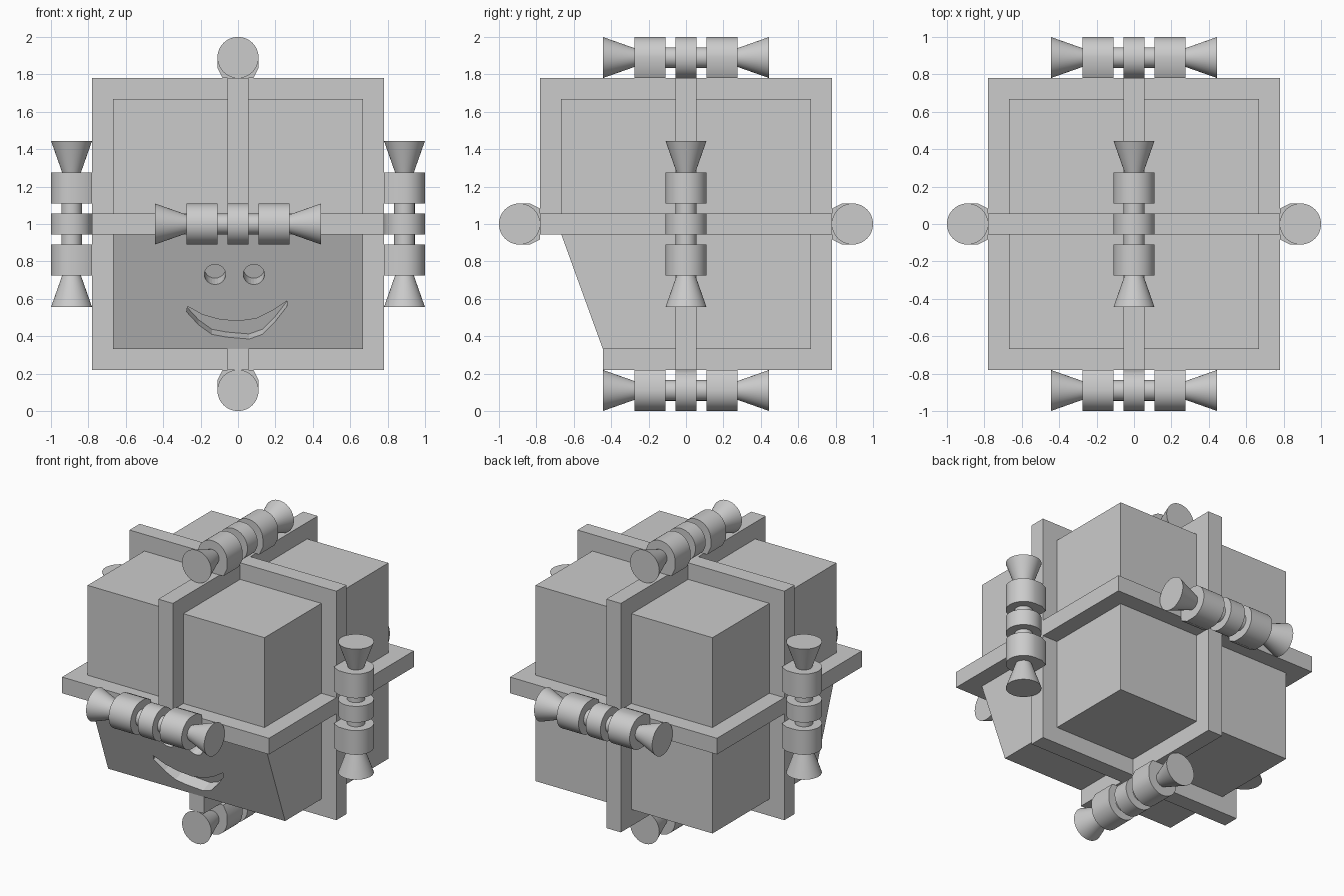
import bpy, bmesh, math
from mathutils import Vector, Matrix

cube = bpy.data.objects.get("Cube")
if cube:
    bpy.data.objects.remove(cube, do_unlink=True)

grey = bpy.data.materials.new("plain_grey")
grey.use_nodes = True
grey.diffuse_color = (0.6, 0.6, 0.6, 1)
grey.node_tree.nodes["Principled BSDF"].inputs["Base Color"].default_value = (0.6, 0.6, 0.6, 1)

X, Y, Z = Vector((1, 0, 0)), Vector((0, 1, 0)), Vector((0, 0, 1))
CENTRE = Vector((0, 0, 1))
BODY, PLATE, THICK = 0.667, 0.78, 0.055
R, CORE, OFFSET = 0.11, 0.055, 0.89


def frame(a, b, c, origin):
    """Matrix whose local axes are a, b and c."""
    m = Matrix((a, b, c)).transposed().to_4x4()
    m.translation = origin
    return m


def add_prism(bm, points, low, high, m):
    """Extrude a 2D outline between two depths of a local frame."""
    ends = [[bm.verts.new(m @ Vector((a, b, d))) for a, b in points] for d in (low, high)]
    bm.faces.new(ends[0])
    bm.faces.new(ends[1])
    for i in range(len(points)):
        j = (i + 1) % len(points)
        bm.faces.new((ends[0][i], ends[0][j], ends[1][j], ends[1][i]))


def add_lathe(bm, profile, m, sides=48):
    """Revolve (position, radius) pairs around local x."""
    rings = []
    for x, r in profile:
        angles = [math.tau * i / sides for i in range(sides)]
        rings.append([bm.verts.new(m @ Vector((x, r * math.cos(t), r * math.sin(t)))) for t in angles])
    for p, q in zip(rings, rings[1:]):
        for i in range(sides):
            j = (i + 1) % sides
            bm.faces.new((p[i], p[j], q[j], q[i]))
    bm.faces.new(rings[0])
    bm.faces.new(rings[-1])


def finish(name, bm, smooth=False):
    bmesh.ops.recalc_face_normals(bm, faces=bm.faces)
    mesh = bpy.data.meshes.new(name)
    bm.to_mesh(mesh)
    bm.free()
    obj = bpy.data.objects.new(name, mesh)
    bpy.context.collection.objects.link(obj)
    mesh.materials.append(grey)
    bpy.ops.object.select_all(action='DESELECT')
    obj.select_set(True)
    bpy.context.view_layer.objects.active = obj
    if smooth:
        bpy.ops.object.shade_smooth_by_angle(angle=math.radians(30))
    return obj


def prism(name, points, low, high, m):
    bm = bmesh.new()
    add_prism(bm, points, low, high, m)
    return finish(name, bm)


# Body with a sloping lower front
side = frame(Y, Z, X, Vector((0, 0, 0)))
top, bottom, ledge, toe = 1 + BODY, 1 - BODY, 1 - THICK, -0.445
body = prism("body", [(-BODY, top), (BODY, top), (BODY, bottom), (toe, bottom),
                      (-BODY, ledge)], -BODY, BODY, side)

# Face recesses cut square to the slope
foot = Vector((0, toe, bottom))
up = (Vector((0, -BODY, ledge)) - foot).normalized()
slope = frame(X, up, X.cross(up), foot)


def on_slope(x, z):
    return x, (z - bottom) / up.z


mouth = [(-.27, .56), (-.19, .515), (-.10, .49), (0, .48), (.10, .495), (.19, .54), (.262, .588),
         (.262, .56), (.20, .48), (.13, .41), (.06, .385), (-.06, .395), (-.14, .41),
         (-.21, .46), (-.275, .53)]
cutters = [prism("mouth_cutter", [on_slope(x, z) for x, z in mouth], -0.08, 0.08, slope)]
for name, x in (("right_eye_cutter", -0.123), ("left_eye_cutter", 0.085)):
    cx, cy = on_slope(x, 0.73)
    ring = [(cx + 0.057 * math.cos(math.tau * i / 24), cy + 0.057 * math.sin(math.tau * i / 24))
            for i in range(24)]
    cutters.append(prism(name, ring, -0.1, 0.1, slope))
for cutter in cutters:
    cutter.hide_render = True
    bpy.context.view_layer.objects.active = body
    mod = body.modifiers.new("recess", 'BOOLEAN')
    mod.operation, mod.solver, mod.object = 'DIFFERENCE', 'EXACT', cutter
    bpy.ops.object.modifier_apply(modifier=mod.name)
    bpy.data.objects.remove(cutter, do_unlink=True)

# Three crossing plates, the middle one cut back under the ledge
square = [(-PLATE, -PLATE), (PLATE, -PLATE), (PLATE, PLATE), (-PLATE, PLATE)]
prism("level_plate", square, -THICK, THICK, frame(X, Y, Z, CENTRE))
prism("cross_plate", square, -THICK, THICK, frame(X, Z, -Y, CENTRE))
prism("middle_plate", [(-PLATE, 1 + PLATE), (PLATE, 1 + PLATE), (PLATE, 1 - PLATE),
                       (toe, 1 - PLATE), (toe, bottom), (-0.2, 0.4), (-0.2, ledge),
                       (-PLATE, ledge)], -THICK, THICK, side)

# Turned spindles on all six sides, each with two mounting blocks
half = [(0.445, R), (0.275, 0.05), (0.275, R), (0.11, R), (0.11, CORE), (0.055, CORE), (0.055, R)]
spindle = half + [(-x, r) for x, r in reversed(half)]
block = [(-R, 0), (-R, -0.055), (-0.082, -R), (0.082, -R), (R, -0.055), (R, 0)]
for name, out, axis in (("front", -Y, X), ("back", Y, X), ("left", X, Z),
                        ("right", -X, Z), ("top", Z, Y), ("bottom", -Z, Y)):
    lateral = out.cross(axis)
    origin = CENTRE + out * OFFSET
    bm = bmesh.new()
    add_lathe(bm, spindle, frame(axis, lateral, out, origin))
    for low, high in ((-0.275, -0.11), (0.11, 0.275)):
        add_prism(bm, block, low, high, frame(lateral, out, axis, origin))
    finish(name + "_spindle", bm, smooth=True)
